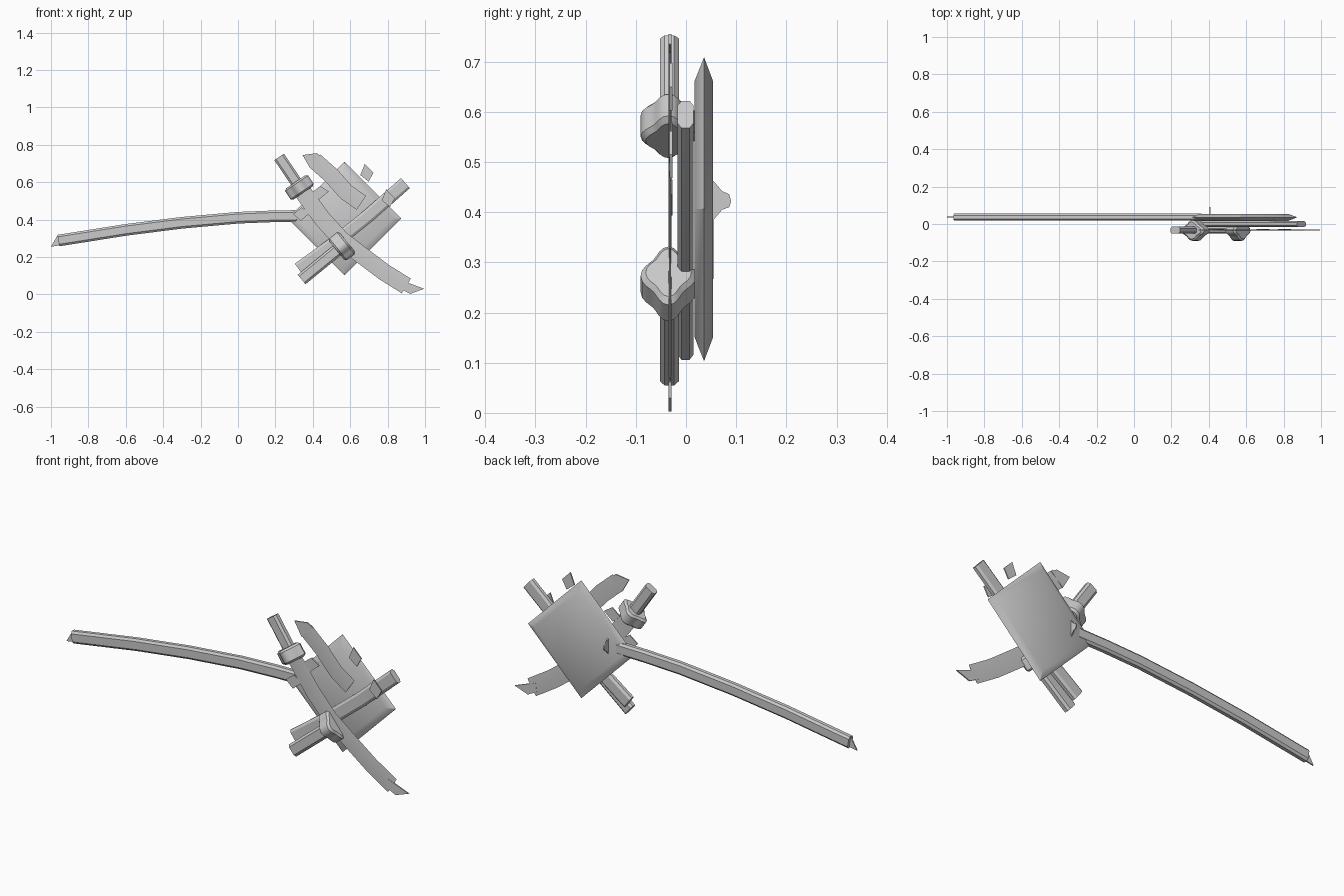
import bpy, bmesh, math
from mathutils import Vector

if "Cube" in bpy.data.objects:
    bpy.data.objects.remove(bpy.data.objects["Cube"])


def finish(name, bm, smooth=True, bevel=0):
    bmesh.ops.recalc_face_normals(bm, faces=bm.faces)
    me = bpy.data.meshes.new(name)
    bm.to_mesh(me)
    bm.free()
    ob = bpy.data.objects.new(name, me)
    bpy.context.collection.objects.link(ob)
    bpy.context.view_layer.objects.active = ob
    for o in bpy.context.selected_objects:
        o.select_set(False)
    ob.select_set(True)
    if smooth:
        bpy.ops.object.shade_smooth_by_angle(angle=math.radians(30))
    if bevel:
        m = ob.modifiers.new("bevel", 'BEVEL')
        m.width, m.segments = bevel, 2
    return ob


def loft(name, rings, bevel=0):
    bm = bmesh.new()
    vs = [[bm.verts.new(p) for p in r] for r in rings]
    n = len(vs[0])
    for a, b in zip(vs, vs[1:]):
        for i in range(n):
            bm.faces.new((a[i], a[(i + 1) % n], b[(i + 1) % n], b[i]))
    bm.faces.new(vs[0])
    bm.faces.new(vs[-1])
    return finish(name, bm, bevel=bevel)


def sweep(name, path, y, section):
    # sweep a (side, depth) section along an x-z path
    pts = [Vector(p) for p in path]
    rings = []
    for i, p in enumerate(pts):
        d = (pts[min(i + 1, len(pts) - 1)] - pts[max(i - 1, 0)]).normalized()
        rings.append([(p.x - d.y * s, y + t, p.y + d.x * s) for s, t in section])
    return loft(name, rings)


def rod(name, path, y, w=0.031, t=0.018):
    s = [(w, t * .5), (w * .65, t), (-w * .65, t), (-w, t * .5)]
    sweep(name, path, y, s + [(-a, -b) for a, b in s])


def blade(name, path, y, w):
    sweep(name, path, y, [(w, 0), (0, .003), (-w, 0), (0, -.003)])


def flat(name, pts, y, t=0.003):
    loft(name, [[(x, y + s, z) for x, z in pts] for s in (-t, t)])


def collar(name, centre, direction):
    # four-lobed grip ring around a handle
    c, d = Vector(centre), Vector(direction).normalized()
    rings = []
    for off, k in ((-.036, .82), (-.026, 1), (.026, 1), (.036, .82)):
        ring = []
        for i in range(32):
            a = i * math.tau / 32
            r = k * (1 + .13 * math.cos(4 * a))
            s, t = .066 * r * math.cos(a), .049 * r * math.sin(a)
            ring.append((c.x + d.x * off - d.y * s, -.035 + t, c.y + d.y * off + d.x * s))
        rings.append(ring)
    loft(name, rings)


# Diamond plate with thin chamfered rim
rings = []
for y, r in ((.017, .255), (.036, .303), (.054, .255)):
    rings.append([(.57 + r * x, y, .406 + r * z) for x, z in ((1, 0), (0, 1), (-1, 0), (0, -1))])
loft("plate", rings)

# Long curved arm with thin tip and end fin
rod("long_arm", [(-.96, .288), (-.6, .345), (-.3, .383), (0, .41), (.2, .418), (.36, .42)], .037)
flat("arm_tip", [(-1, .255), (-.965, .316), (-.94, .265)], .037)
fin = [(.035, .375), (.055, .385), (.072, .405), (.086, .41), (.09, .422), (.086, .436),
       (.072, .442), (.055, .462), (.035, .47)]
loft("arm_fin", [[(x, y, z) for y, z in fin] for x in (.403, .409)])

# Crossbar between plate and blades
rod("crossbar", [(.325, .135), (.5, .262), (.7, .423), (.895, .595)], -.001, .036, .016)

# Handles with collars
rod("upper_handle", [(.22, .735), (.345, .55)], -.033, .031, .019)
rod("lower_handle", [(.34, .08), (.57, .268)], -.033, .033, .019)
collar("upper_collar", (.328, .572), (.21, -.31))
collar("lower_collar", (.556, .257), (.41, .33))

# Curved thin blades
blade("lower_blade", [(.345, .55), (.45, .405), (.55, .295), (.66, .21), (.78, .12), (.9, .045)], -.032, .046)
flat("lower_blade_tip", [(.875, .075), (.995, .03), (.92, .003), (.87, .03)], -.032)
blade("upper_blade", [(.41, .715), (.5, .635), (.58, .545), (.66, .49)], -.032, .045)
flat("upper_blade_tip", [(.345, .745), (.42, .755), (.45, .735), (.385, .675)], -.032)

# Small guard plates
for i, (x, z) in enumerate(((.34, .43), (.44, .545), (.69, .65), (.805, .515))):
    if i < 2:
        p = [(-.045, .0), (.0, .035), (.045, .005), (-.005, -.037)]
    else:
        p = [(-.012, .047), (.034, .0), (.008, -.047), (-.036, -.012)]
    flat("guard_plate_%d" % (i + 1), [(x + a, z + b) for a, b in p], -.03)
